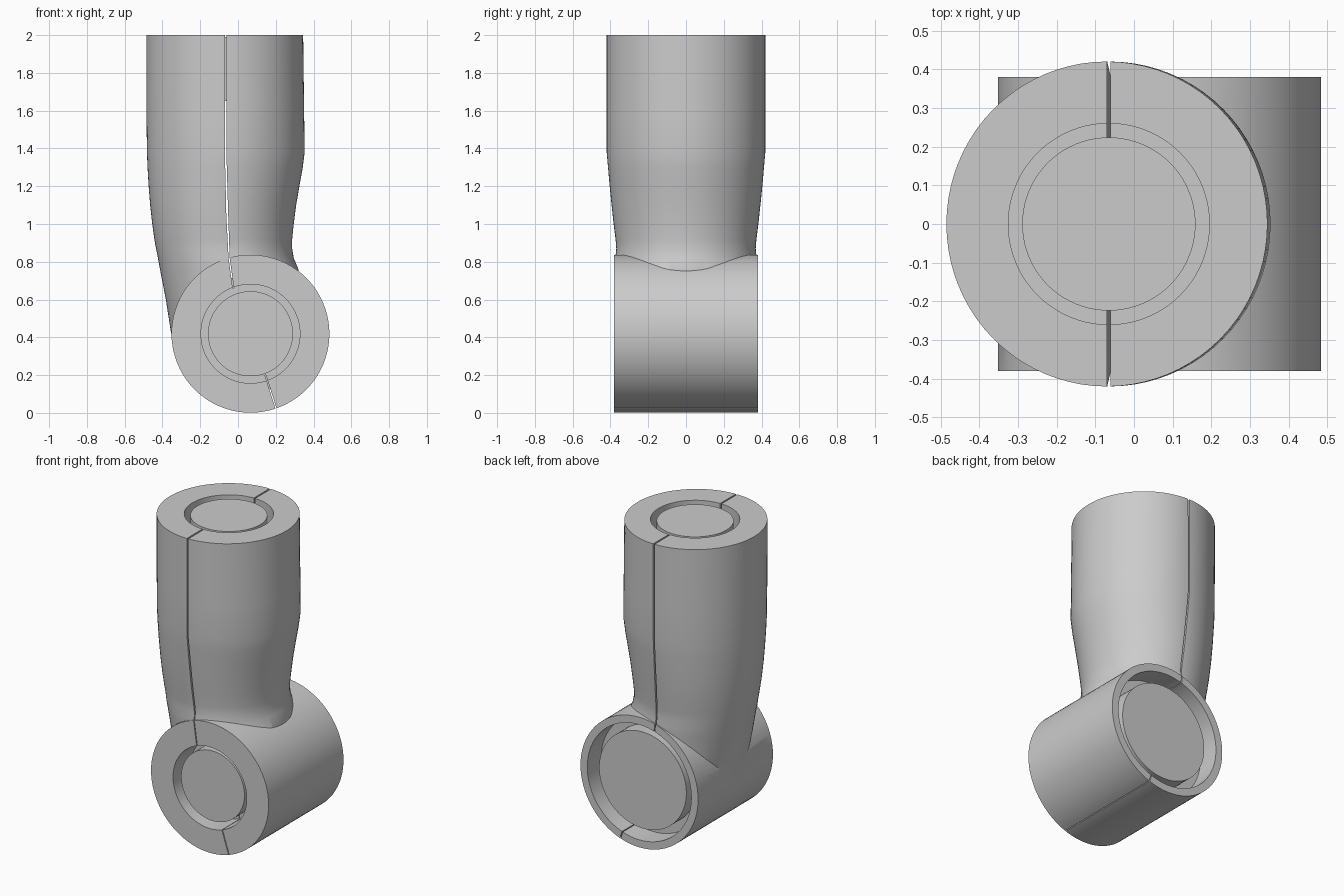
import bpy, bmesh
from math import cos, sin, pi
from mathutils import Vector

cube = bpy.data.objects.get("Cube")
if cube:
    bpy.data.objects.remove(cube, do_unlink=True)

mat = bpy.data.materials.new("plain grey")
mat.use_nodes = True
grey = (0.6, 0.6, 0.6, 1)
mat.diffuse_color = grey
mat.node_tree.nodes["Principled BSDF"].inputs["Base Color"].default_value = grey

SEG = 80
HUB_X, HUB_Z, HUB_R, HUB_Y = 0.066, 0.419, 0.418, 0.38
ARM_X = -0.065


def loft(name, rings):
    """Skin a list of point rings and cap both ends."""
    bm = bmesh.new()
    loops = [[bm.verts.new(p) for p in ring] for ring in rings]
    n = len(loops[0])
    for a, b in zip(loops, loops[1:]):
        for i in range(n):
            j = (i + 1) % n
            bm.faces.new((a[i], a[j], b[j], b[i]))
    bm.faces.new(loops[0])
    bm.faces.new(loops[-1])
    bmesh.ops.recalc_face_normals(bm, faces=bm.faces)
    mesh = bpy.data.meshes.new(name)
    bm.to_mesh(mesh)
    bm.free()
    mesh.materials.append(mat)
    ob = bpy.data.objects.new(name, mesh)
    bpy.context.collection.objects.link(ob)
    return ob


def oval(cx, z, rx, ry):
    return [Vector((cx + rx * cos(2 * pi * i / SEG), ry * sin(2 * pi * i / SEG), z))
            for i in range(SEG)]


def upright(name, r, z0, z1):
    return loft(name, [oval(ARM_X, z, r, r) for z in (z0, z1)])


def across(name, r, y0, y1):
    ring = oval(0, 0, r, r)
    return loft(name, [[Vector((HUB_X + p.x, y, HUB_Z + p.y)) for p in ring]
                       for y in (y0, y1)])


def slit(name, path):
    """Thin ribbon cutter following (x, z, half width) points, right through in y."""
    outline = [(x - w, z) for x, z, w in path] + [(x + w, z) for x, z, w in reversed(path)]
    return loft(name, [[Vector((x, y, z)) for x, z in outline] for y in (-0.6, 0.6)])


def combine(ob, other, operation):
    mod = ob.modifiers.new(operation.title(), 'BOOLEAN')
    mod.object, mod.operation, mod.solver = other, operation, 'EXACT'
    bpy.context.view_layer.objects.active = ob
    bpy.ops.object.modifier_apply(modifier=mod.name)
    bpy.data.objects.remove(other, do_unlink=True)


# Arm: left edge, right edge, half depth at each height
sections = [(2.0, -.485, .345, .42), (1.6, -.485, .35, .42), (1.38, -.482, .353, .42),
            (1.3, -.479, .343, .413), (1.2, -.473, .325, .404), (1.1, -.465, .308, .394),
            (1.0, -.454, .295, .383), (.92, -.443, .287, .373), (.87, -.434, .287, .369),
            (.82, -.424, .295, .374), (.76, -.413, .32, .374), (.6, -.382, .3, .365),
            (.42, -.354, .25, .3)]
body = loft("elbow_shell", [oval((l + r) / 2, z, (r - l) / 2, d) for z, l, r, d in sections])

# Hub, then bores and parting seams
combine(body, across("hub", HUB_R, -HUB_Y, HUB_Y), 'UNION')
combine(body, upright("top_bore", 0.26, 1.7, 2.1), 'DIFFERENCE')
combine(body, across("front_bore", 0.262, -0.5, -0.2), 'DIFFERENCE')
combine(body, across("back_bore", 0.37, 0.24, 0.5), 'DIFFERENCE')
combine(body, slit("arm_seam", [(ARM_X, 2.1, .005), (ARM_X, 1.36, .004), (-.057, 1.05, .005),
                                (-.047, .82, .003), (-.025, .66, .003)]), 'DIFFERENCE')
combine(body, slit("hub_seam", [(.145, .2, .003), (.215, -.02, .003)]), 'DIFFERENCE')

# Round plugs inside the three openings
parts = [body,
         upright("top_plug", 0.224, 1.65, 1.99),
         across("front_plug", 0.225, -0.35, -0.15),
         across("back_plug", 0.31, 0.2, 0.345)]

bpy.ops.object.select_all(action='DESELECT')
for ob in parts:
    ob.select_set(True)
bpy.context.view_layer.objects.active = body
bpy.ops.object.shade_smooth_by_angle(angle=0.6)
